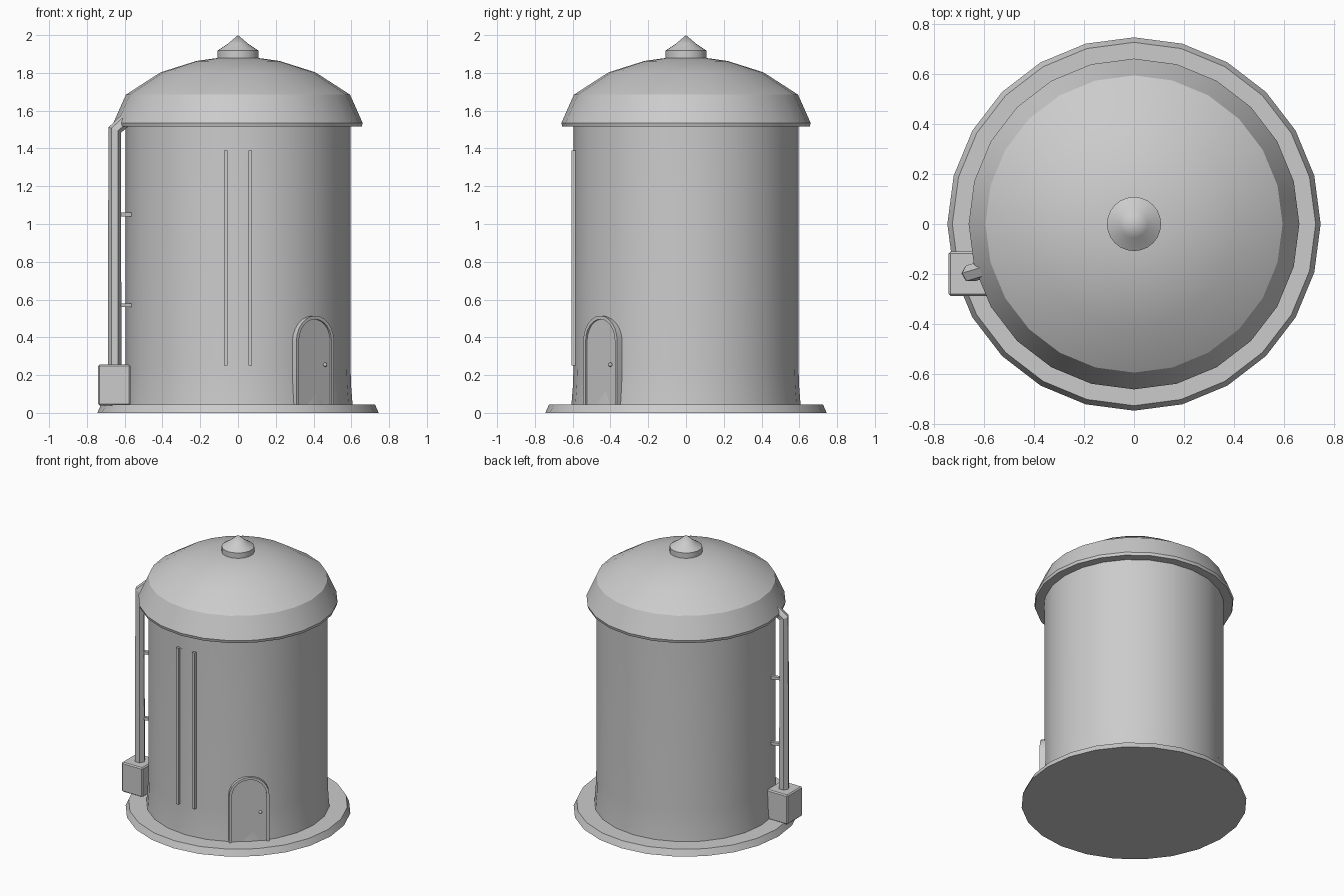
import bpy, bmesh, math
from mathutils import Matrix, Vector

if "Cube" in bpy.data.objects:
    bpy.data.objects.remove(bpy.data.objects["Cube"])

grey = bpy.data.materials.new("light_grey")
grey.diffuse_color = (0.6, 0.6, 0.6, 1)
grey.use_nodes = True
grey.node_tree.nodes["Principled BSDF"].inputs["Base Color"].default_value = grey.diffuse_color


def finish(name, bm, angle=30):
    bmesh.ops.recalc_face_normals(bm, faces=bm.faces)
    mesh = bpy.data.meshes.new(name)
    bm.to_mesh(mesh)
    bm.free()
    ob = bpy.data.objects.new(name, mesh)
    bpy.context.collection.objects.link(ob)
    mesh.materials.append(grey)
    bpy.ops.object.select_all(action='DESELECT')
    ob.select_set(True)
    bpy.context.view_layer.objects.active = ob
    bpy.ops.object.shade_smooth_by_angle(angle=math.radians(angle))
    return ob


def lathe(name, profile, sides=24):
    """Turn (radius, height) points around z; open ends are capped."""
    bm = bmesh.new()
    rings = []
    for r, z in profile:
        if r == 0:
            rings.append([bm.verts.new((0, 0, z))] * sides)
        else:
            rings.append([bm.verts.new((r * math.cos(a), r * math.sin(a), z))
                          for a in (math.tau * i / sides for i in range(sides))])
    for lo, hi in zip(rings, rings[1:]):
        for i in range(sides):
            j = (i + 1) % sides
            bm.faces.new(dict.fromkeys((lo[i], lo[j], hi[j], hi[i])))
    for (r, z), ring in ((profile[0], rings[0]), (profile[-1], rings[-1])):
        if r > 0:
            bm.faces.new(ring)
    return finish(name, bm)


def box(name, lo, hi, bevel=0, turn=None):
    lo, hi = Vector(lo), Vector(hi)
    bm = bmesh.new()
    bmesh.ops.create_cube(bm, size=1, matrix=Matrix.Translation((lo + hi) / 2)
                          @ Matrix.Diagonal((*(hi - lo), 1)))
    if bevel:
        bmesh.ops.bevel(bm, geom=bm.edges[:], offset=bevel, segments=1, affect='EDGES')
    if turn:
        bm.transform(turn)
    return finish(name, bm)


# Round building: plinth, flared wall, domed roof and pointed cap
lathe("plinth", [(0.745, 0), (0.725, 0.045)])
lathe("wall", [(0.607, 0.04), (0.599, 0.14), (0.595, 0.26), (0.595, 1.53)])
lathe("roof", [(0.655, 1.515), (0.66, 1.535), (0.593, 1.685), (0.41, 1.803),
               (0.22, 1.863), (0.1, 1.88), (0, 1.882)])
lathe("roof_cap", [(0.108, 1.86), (0.108, 1.918), (0.055, 1.953), (0, 2.0)])

# Rectangular trim on the front wall: two rails and two cross bars
for side, x in (("left", -0.065), ("right", 0.065)):
    box(f"trim_rail_{side}", (x - 0.01, -0.607, 0.25), (x + 0.01, -0.57, 1.39))
for side, z in (("bottom", 0.265), ("top", 1.38)):
    box(f"trim_bar_{side}", (-0.06, -0.59, z - 0.004), (0.06, -0.57, z + 0.004))

# Arched doorway: local x runs across, local -y points outward
door_turn = Matrix.Rotation(math.radians(42), 4, 'Z')


def arch(w, spring=0.38, base=0.04, steps=12):
    pts = [(-w, base)]
    pts += [(-w * math.cos(math.pi * i / steps), spring + w * math.sin(math.pi * i / steps))
            for i in range(steps + 1)]
    return pts + [(w, base)]


def row(bm, w, y):
    return [bm.verts.new((x, y, z)) for x, z in arch(w)]


bm = bmesh.new()
loops = [row(bm, 0.134, -0.55), row(bm, 0.134, -0.611), row(bm, 0.116, -0.611), row(bm, 0.116, -0.55)]
for k in range(4):
    a, b = loops[k], loops[(k + 1) % 4]
    for i in range(len(a) - 1):
        bm.faces.new((a[i], a[i + 1], b[i + 1], b[i]))
for end in (0, -1):
    bm.faces.new([l[end] for l in loops])
bm.transform(door_turn)
finish("door_frame", bm)

bm = bmesh.new()
front, back = row(bm, 0.118, -0.6), row(bm, 0.118, -0.55)
bm.faces.new(front)
bm.faces.new(back)
for i in range(len(front)):
    j = (i + 1) % len(front)
    bm.faces.new((front[i], front[j], back[j], back[i]))
bm.transform(door_turn)
finish("door", bm)

bm = bmesh.new()
bmesh.ops.create_uvsphere(bm, u_segments=10, v_segments=6, radius=0.011,
                          matrix=door_turn @ Matrix.Translation((0.075, -0.606, 0.255)))
finish("door_knob", bm, 60)

# Utility box on the left with a six-sided pipe bending in under the roof
box("utility_box", (-0.74, -0.287, 0.04), (-0.57, -0.11, 0.255), bevel=0.008)

curve = bpy.data.curves.new("pipe", 'CURVE')
curve.dimensions = '3D'
curve.bevel_depth = 0.036
curve.bevel_resolution = 1
curve.use_fill_caps = True
line = curve.splines.new('POLY')
path = [(-0.653, -0.197, 0.24), (-0.653, -0.197, 1.497), (-0.55, -0.166, 1.59)]
line.points.add(len(path) - 1)
for p, co in zip(line.points, path):
    p.co = (*co, 1)
pipe = bpy.data.objects.new("pipe", curve)
bpy.context.collection.objects.link(pipe)
curve.materials.append(grey)
bpy.ops.object.select_all(action='DESELECT')
pipe.select_set(True)
bpy.context.view_layer.objects.active = pipe
bpy.ops.object.convert(target='MESH')
bpy.ops.object.shade_flat()

# Brackets holding the pipe to the wall
bracket_turn = Matrix.Rotation(math.radians(16.8), 4, 'Z')
for side, z in (("lower", 0.57), ("upper", 1.05)):
    box(f"pipe_bracket_{side}", (-0.67, -0.012, z - 0.01), (-0.58, 0.012, z + 0.01), turn=bracket_turn)
